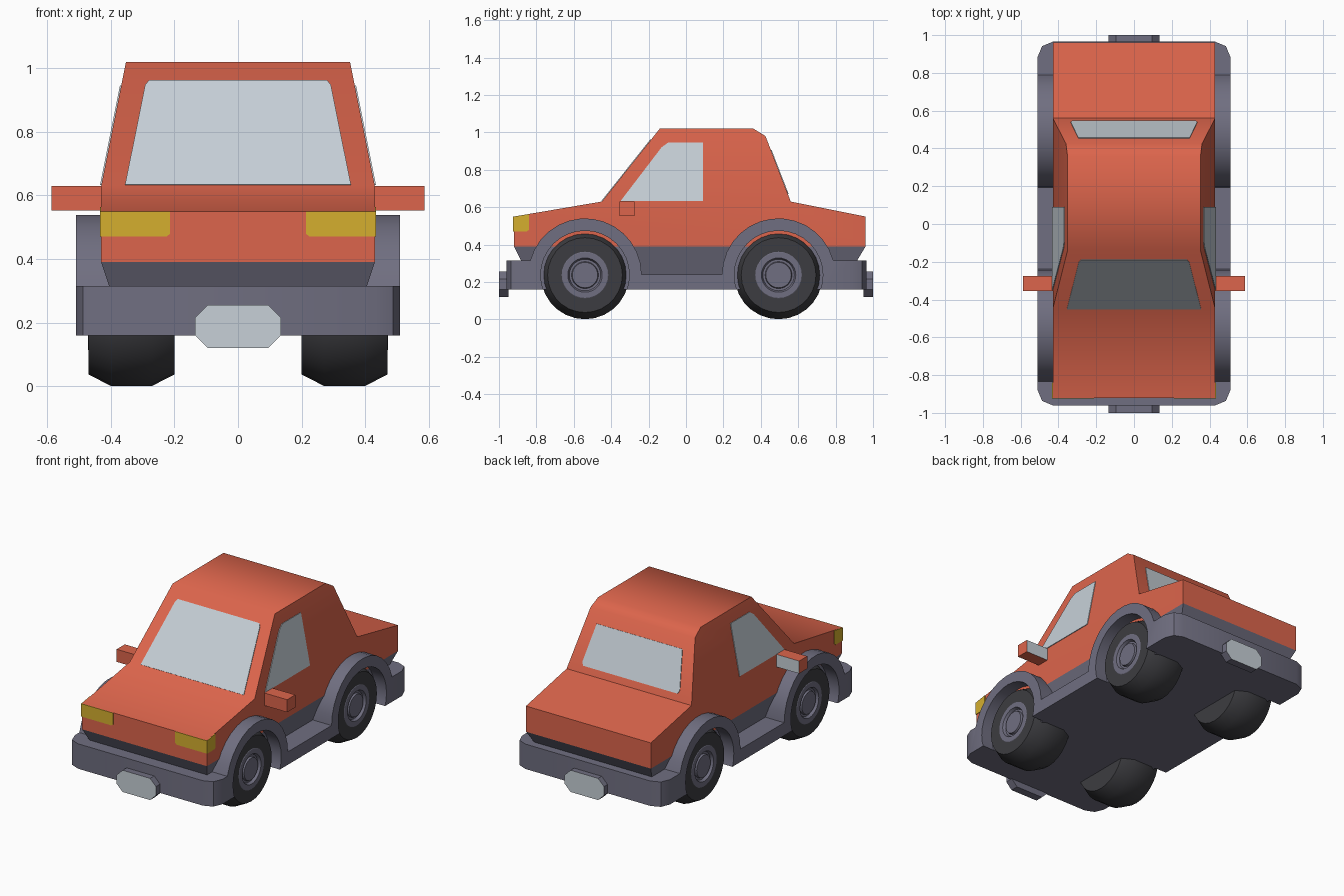
import bpy, bmesh, math
from mathutils import Vector, Matrix

if "Cube" in bpy.data.objects:
    bpy.data.objects.remove(bpy.data.objects["Cube"])


def mat(name, col):
    m = bpy.data.materials.new(name)
    m.diffuse_color = (*col, 1)
    m.use_nodes = True
    m.node_tree.nodes["Principled BSDF"].inputs["Base Color"].default_value = m.diffuse_color
    return m


RED = mat("red paint", (0.72, 0.13, 0.072))
GREY = mat("grey trim", (0.162, 0.158, 0.218))
TYRE = mat("black rubber", (0.046, 0.046, 0.052))
GLASS = mat("pale glass", (0.57, 0.63, 0.68))
LAMP = mat("yellow lamp", (0.66, 0.43, 0.028))


def finish(bm, name, mats, angle=30):
    bmesh.ops.recalc_face_normals(bm, faces=bm.faces)
    me = bpy.data.meshes.new(name)
    bm.to_mesh(me)
    bm.free()
    for m in mats:
        me.materials.append(m)
    smooth(me, angle)
    ob = bpy.data.objects.new(name, me)
    bpy.context.collection.objects.link(ob)
    return ob


def smooth(me, angle):
    me.shade_smooth()
    me.set_sharp_from_angle(angle=math.radians(angle))


def prism(pts, depth):
    """Extrude a polygon of 3D points along a vector."""
    bm = bmesh.new()
    f = bm.faces.new([bm.verts.new(p) for p in pts])
    r = bmesh.ops.extrude_face_region(bm, geom=[f], use_keep_orig=True)
    moved = [v for v in r["geom"] if isinstance(v, bmesh.types.BMVert)]
    bmesh.ops.translate(bm, verts=moved, vec=depth)
    bmesh.ops.recalc_face_normals(bm, faces=bm.faces)
    return bm


def side_prism(profile, half):
    return prism([(-half, y, z) for y, z in profile], Vector((2 * half, 0, 0)))


def panel(name, pts, m):
    """Thin plate laid on a surface, straddling it slightly."""
    pts = [Vector(p) for p in pts]
    n = (pts[1] - pts[0]).cross(pts[2] - pts[1]).normalized()
    bm = prism([p - n * 0.004 for p in pts], n * 0.008)
    return finish(bm, name, [m], 10)


# Painted body with tapered cabin
WAIST, ROOF = 0.63, 1.02
def cabin_x(z):
    return 0.43 - 0.078 * (z - WAIST) / (ROOF - WAIST)

bm = side_prism([(-0.92, 0.39), (0.96, 0.39), (0.96, 0.55), (0.56, WAIST), (0.425, 0.98),
                 (0.36, ROOF), (-0.14, ROOF), (-0.45, WAIST), (-0.92, 0.55)], 0.43)
for s in (-1, 1):
    bmesh.ops.connect_verts(bm, verts=[v for v in bm.verts
                                       if abs(v.co.z - WAIST) < 1e-4 and v.co.x * s > 0])
for v in bm.verts:
    if v.co.z > WAIST + 0.01:
        v.co.x = math.copysign(cabin_x(v.co.z), v.co.x)
finish(bm, "body", [RED], 55)

# Grey sill narrowing below the body
bm = side_prism([(-0.92, 0.39), (0.96, 0.39), (0.87, 0.24), (-0.845, 0.24)], 0.43)
for v in bm.verts:
    if v.co.z < 0.3:
        v.co.x = math.copysign(0.38, v.co.x)
finish(bm, "sill", [GREY])

# Chassis: bumpers, running boards and wheel arches in one profile
AXLES, AZ = (-0.54, 0.495), 0.237
def arch(cy):
    a0 = math.pi - math.asin((0.315 - AZ) / 0.303)
    a1 = 0.01
    if cy > 0:
        a0, a1 = math.pi - a1, math.pi - a0
    return [(cy + 0.303 * math.cos(a), AZ + 0.303 * math.sin(a))
            for a in (a0 + (a1 - a0) * i / 14 for i in range(15))]

profile = ([(-0.96, 0.16), (-0.96, 0.315)] + arch(AXLES[0]) + arch(AXLES[1])
           + [(0.965, 0.315), (0.965, 0.16)])
bm = side_prism(profile, 0.51)
corners = [e for e in bm.edges
           if abs(e.verts[0].co.z - e.verts[1].co.z) > 0.1
           and all(abs(v.co.y) > 0.95 for v in e.verts)]
bmesh.ops.bevel(bm, geom=corners, offset=0.08, segments=2, profile=0.5, affect='EDGES')
chassis = finish(bm, "chassis", [GREY])

# Wheel wells
cutters = []
for cy in AXLES:
    for s in (-1, 1):
        bm = bmesh.new()
        bmesh.ops.create_cone(bm, cap_ends=True, segments=32, radius1=0.237, radius2=0.237, depth=0.2,
                              matrix=Matrix.Translation((s * 0.53, cy, AZ))
                              @ Matrix.Rotation(math.pi / 2, 4, 'Y'))
        c = finish(bm, "well_cutter", [GREY])
        c.hide_render = True
        cutters.append(c)
        md = chassis.modifiers.new("well", 'BOOLEAN')
        md.operation, md.object, md.solver = 'DIFFERENCE', c, 'EXACT'
bpy.context.view_layer.objects.active = chassis
for md in list(chassis.modifiers):
    bpy.ops.object.modifier_apply(modifier=md.name)
for c in cutters:
    bpy.data.objects.remove(c)
smooth(chassis.data, 30)

# Wheels: tyre and hub turned from one (x, radius) section
section = [(0.20, 0), (0.20, 0.20), (0.27, 0.236), (0.40, 0.236), (0.47, 0.20), (0.47, 0.125),
           (0.472, 0.122), (0.472, 0.092), (0.455, 0.084), (0.455, 0.072), (0.468, 0.068), (0.468, 0)]
for cy, end in zip(AXLES, ("front", "rear")):
    for s, side in ((-1, "left"), (1, "right")):
        bm = bmesh.new()
        vs = [bm.verts.new((s * x, cy, AZ + r)) for x, r in section]
        es = [bm.edges.new(p) for p in zip(vs, vs[1:])]
        bmesh.ops.spin(bm, geom=vs + es, cent=(0, cy, AZ), axis=(1, 0, 0),
                       angle=2 * math.pi, steps=28)
        bmesh.ops.remove_doubles(bm, verts=bm.verts, dist=1e-4)
        for f in bm.faces:
            hub = all(math.hypot(v.co.y - cy, v.co.z - AZ) < 0.126 for v in f.verts)
            f.material_index = int(hub and abs(f.calc_center_median().x) > 0.44)
        finish(bm, f"{end}_{side}_wheel", [TYRE, GREY])

# Number plates: octagonal blocks with a pale outer face
for s, y, end in ((-1, -0.95, "front"), (1, 0.95, "rear")):
    outline = [(-0.135, 0.16), (-0.095, 0.12), (0.095, 0.12), (0.135, 0.16),
               (0.135, 0.215), (0.095, 0.255), (-0.095, 0.255), (-0.135, 0.215)]
    bm = prism([(x, y, z) for x, z in outline], Vector((0, s * 0.05, 0)))
    for f in bm.faces:
        f.material_index = int(f.normal.y * s > 0.9)
    finish(bm, f"{end}_plate", [GREY, GLASS])

# Windscreen and rear window on the sloping cabin ends
def on_front(x, z):
    return (x, -0.45 + 0.31 * (z - WAIST) / 0.39, z)

def on_rear(x, z):
    return (x, 0.56 - 0.135 * (z - WAIST) / 0.35, z)

panel("windscreen", [on_front(x, z) for x, z in
                     ((-0.355, 0.632), (0.355, 0.632), (0.292, 0.945), (0.28, 0.96),
                      (-0.28, 0.96), (-0.292, 0.945))], GLASS)
panel("rear_window", [on_rear(x, z) for x, z in
                      ((-0.325, 0.67), (0.325, 0.67), (0.335, 0.69), (0.295, 0.905),
                       (-0.295, 0.905), (-0.335, 0.69))], GLASS)

for s, side in ((-1, "left"), (1, "right")):
    # Side window
    panel(f"{side}_window", [(s * cabin_x(z), y, z) for y, z in
                             ((-0.35, 0.632), (0.09, 0.632), (0.09, 0.945), (-0.095, 0.945),
                              (-0.13, 0.92))], GLASS)
    # Headlamp wrapping round the corner
    panel(f"{side}_headlamp_front", [(s * x, -0.92, z) for x, z in
                                     ((0.434, 0.47), (0.434, 0.55), (0.213, 0.55),
                                      (0.213, 0.48), (0.225, 0.47))], LAMP)
    panel(f"{side}_headlamp_side", [(s * 0.43, y, z) for y, z in
                                    ((-0.924, 0.47), (-0.85, 0.47), (-0.84, 0.48),
                                     (-0.84, 0.563), (-0.924, 0.549))], LAMP)
    # Door mirror with glass facing back
    bm = prism([(s * 0.41, -0.355, 0.552), (s * 0.41, -0.275, 0.552),
                (s * 0.41, -0.275, 0.63), (s * 0.41, -0.355, 0.63)], Vector((s * 0.177, 0, 0)))
    for f in bm.faces:
        f.material_index = int(f.normal.y > 0.9)
    finish(bm, f"{side}_mirror", [RED, GLASS])
